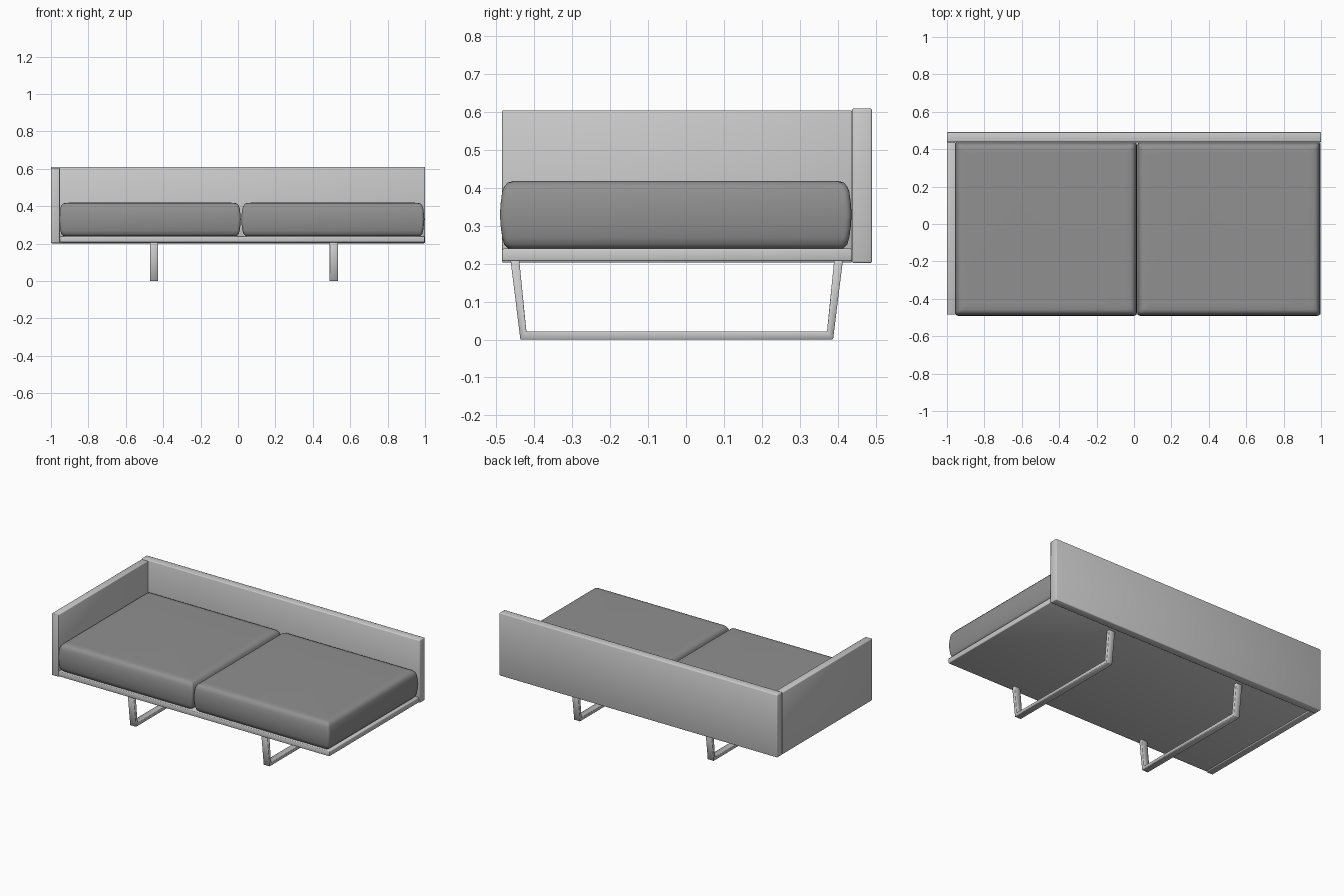
import bpy, bmesh, math

if "Cube" in bpy.data.objects:
    bpy.data.objects.remove(bpy.data.objects["Cube"])

# dark cushion fabric
fabric = bpy.data.materials.new("dark_fabric")
fabric.diffuse_color = (0.28, 0.28, 0.28, 1)
fabric.use_nodes = True
fabric.node_tree.nodes["Principled BSDF"].inputs["Base Color"].default_value = fabric.diffuse_color


def finish(name, bm, bevel=0.0, segments=2):
    bmesh.ops.recalc_face_normals(bm, faces=bm.faces)
    for f in bm.faces:
        f.smooth = True
    me = bpy.data.meshes.new(name)
    bm.to_mesh(me)
    bm.free()
    ob = bpy.data.objects.new(name, me)
    bpy.context.collection.objects.link(ob)
    if bevel:
        mod = ob.modifiers.new("soft_edges", 'BEVEL')
        mod.width, mod.segments = bevel, segments
    return ob


def box(name, x, y, z, bevel):
    bm = bmesh.new()
    bmesh.ops.create_cube(bm, size=1)
    for v in bm.verts:
        for i, (a, b) in enumerate((x, y, z)):
            v.co[i] = a if v.co[i] < 0 else b
    return finish(name, bm, bevel)


def cushion(name, x0, x1, y0, y1):
    # stacked rounded rectangles: (inset, height), bulging at mid height
    profile = [(0.06, 0.238), (0.034, 0.238), (0.022, 0.241), (0.011, 0.252), (0.006, 0.27),
               (0.002, 0.30), (0, 0.33), (0.002, 0.36), (0.006, 0.39), (0.011, 0.403),
               (0.02, 0.414), (0.034, 0.418), (0.06, 0.419)]
    bm = bmesh.new()
    rings = []
    r = 0.016
    for inset, z in profile:
        ring = []
        for k, (sx, sy) in enumerate(((1, 1), (-1, 1), (-1, -1), (1, -1))):
            cx = (x1 - inset - r) if sx > 0 else (x0 + inset + r)
            cy = (y1 - inset - r) if sy > 0 else (y0 + inset + r)
            for s in range(5):
                a = math.pi / 2 * (k + s / 4)
                ring.append(bm.verts.new((cx + r * math.cos(a), cy + r * math.sin(a), z)))
        rings.append(ring)
    n = len(rings[0])
    for a, b in zip(rings, rings[1:]):
        for i in range(n):
            bm.faces.new((a[i], a[(i + 1) % n], b[(i + 1) % n], b[i]))
    bm.faces.new(rings[0])
    bm.faces.new(rings[-1])
    ob = finish(name, bm)
    ob.data.materials.append(fabric)
    return ob


def sled_leg(name, x, width=0.044):
    # open U-shaped frame, outer then inner outline in the yz plane
    outer = [(-0.463, 0.21), (-0.437, 0.0), (0.388, 0.0), (0.414, 0.21)]
    inner = [(-0.440, 0.21), (-0.421, 0.021), (0.372, 0.021), (0.391, 0.21)]
    bm = bmesh.new()
    o = [bm.verts.new((x - width / 2, y, z)) for y, z in outer]
    i = [bm.verts.new((x - width / 2, y, z)) for y, z in inner]
    faces = [bm.faces.new((o[k], o[k + 1], i[k + 1], i[k])) for k in range(3)]
    ext = bmesh.ops.extrude_face_region(bm, geom=faces, use_keep_orig=True)
    for v in ext["geom"]:
        if isinstance(v, bmesh.types.BMVert):
            v.co.x += width
    # close the top ends, then smooth across the narrow bar
    bmesh.ops.holes_fill(bm, edges=bm.edges, sides=4)
    return finish(name, bm, 0.002, 1)


# upholstered panels and platform
box("back_panel", (-1, 1), (0.438, 0.491), (0.202, 0.61), 0.005)
box("side_panel", (-1, -0.953), (-0.485, 0.438), (0.203, 0.605), 0.004)
box("platform", (-0.953, 0.997), (-0.485, 0.438), (0.207, 0.24), 0.004)

# seat cushions
cushion("left_cushion", -0.956, 0.015, -0.491, 0.437)
cushion("right_cushion", 0.018, 0.996, -0.491, 0.437)

# sled legs
for name, x in (("left_leg", -0.449), ("right_leg", 0.512)):
    sled_leg(name, x)
